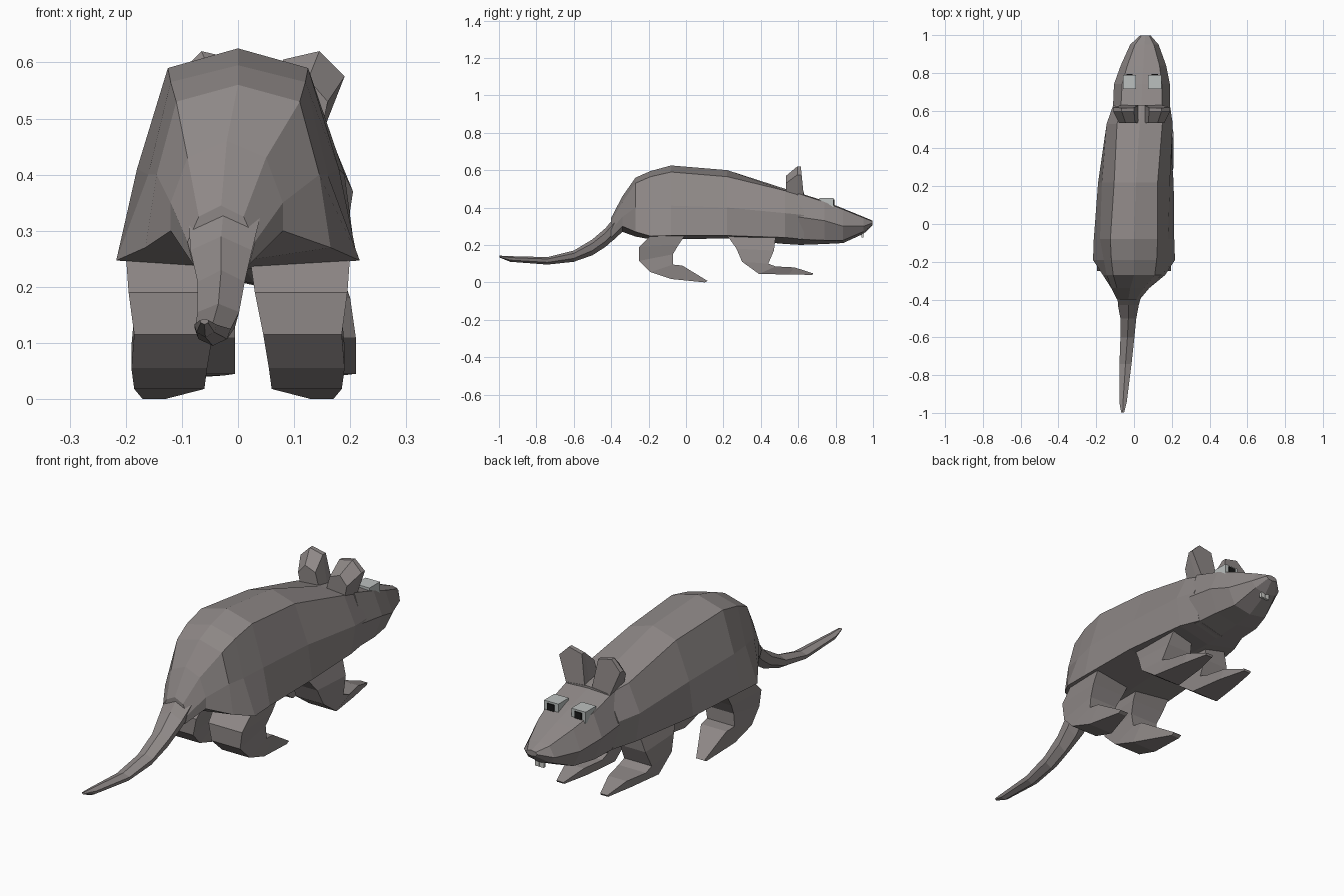
import bpy, bmesh


def material(name, rgb):
    m = bpy.data.materials.new(name)
    m.diffuse_color = (*rgb, 1)
    return m


FUR = material("fur", (0.27, 0.245, 0.24))
EYE = material("eye", (0.5, 0.53, 0.52))
BLACK = material("pupil", (0.01, 0.01, 0.01))
TOOTH = material("tooth", (0.6, 0.6, 0.57))


def loft(name, rings, mat=FUR):
    """Skin a list of equal-length point rings and cap both ends."""
    bm = bmesh.new()
    vs = [[bm.verts.new(p) for p in r] for r in rings]
    n = len(vs[0])
    for a, b in zip(vs, vs[1:]):
        for i in range(n):
            j = (i + 1) % n
            bm.faces.new((a[i], a[j], b[j], b[i]))
    bm.faces.new(vs[0][::-1])
    bm.faces.new(vs[-1])
    bmesh.ops.recalc_face_normals(bm, faces=bm.faces)
    me = bpy.data.meshes.new(name)
    bm.to_mesh(me)
    bm.free()
    ob = bpy.data.objects.new(name, me)
    bpy.context.collection.objects.link(ob)
    me.materials.append(mat)
    return ob


def box(name, x0, x1, y0, y1, z0, z1, mat):
    loft(name, [[(x0, y, z0), (x1, y, z0), (x1, y, z1), (x0, y, z1)]
                for y in (y0, y1)], mat)


def torso_ring(y, cx, top, sw, sz, mw, mz, lw, lz, bottom):
    """Eight points: spine, shoulder, flank, low flank, belly and their mirrors."""
    half = [(sw, sz), (mw, mz), (lw, lz)]
    return ([(cx, y, top)] + [(cx + w, y, z) for w, z in half] +
            [(cx, y, bottom)] + [(cx - w, y, z) for w, z in half[::-1]])


# Body, from tail root to neck
body = [
    (-.40, -.03, .345, .04, .325, .06, .28, .05, .24, .215),
    (-.34, -.02, .46, .07, .43, .10, .35, .10, .30, .27),
    (-.27, 0, .56, .11, .53, .145, .40, .165, .27, .245),
    (-.19, 0, .595, .12, .565, .16, .40, .217, .247, .23),
    (-.08, 0, .625, .125, .59, .18, .41, .213, .25, .23),
    (.22, .01, .60, .115, .565, .18, .40, .20, .25, .235),
    (.53, .03, .50, .12, .49, .175, .37, .155, .24, .205),
    (.63, .04, .48, .10, .47, .15, .36, .12, .23, .20),
]
loft("body", [torso_ring(*r) for r in body])

# Head, tapering to the snout
head = [
    (.60, .04, .48, .11, .475, .152, .35, .12, .23, .20),
    (.74, .042, .435, .105, .43, .148, .33, .11, .225, .205),
    (.84, .05, .395, .085, .39, .12, .30, .085, .225, .21),
    (.95, .055, .35, .05, .345, .075, .30, .055, .272, .26),
    (.998, .06, .33, .02, .326, .028, .318, .02, .308, .305),
]
loft("head", [torso_ring(*r) for r in head])

# Tail: hexagonal rings (y, x, top, bottom, half width)
tail = [
    (-.34, -.02, .40, .27, .07), (-.43, -.03, .29, .19, .055),
    (-.50, -.03, .23, .145, .042), (-.60, -.035, .17, .11, .037),
    (-.74, -.045, .135, .095, .032), (-.94, -.058, .14, .11, .02),
    (-.998, -.06, .143, .133, .008)]
rings = []
for y, x, t, b, w in tail:
    hi, lo = t - (t - b) * .25, b + (t - b) * .3
    rings.append([(x, y, t), (x + w, y, hi), (x + w * .8, y, lo),
                  (x, y, b), (x - w * .8, y, lo), (x - w, y, hi)])
loft("tail", rings)

# Legs: (back y, back z, front y, front z, inner x, outer x)
hind = [
    (-.18, .26, .0, .26, .02, .20), (-.25, .19, -.04, .20, .03, .195),
    (-.25, .115, -.07, .15, .045, .185), (-.19, .055, -.07, .095, .055, .19),
    (-.08, .018, -.02, .09, .06, .185), (.10, 0, .115, .008, .13, .17)]
fore = [
    (.22, .25, .48, .25, .04, .14), (.27, .18, .47, .17, .04, .165),
    (.30, .11, .44, .10, .04, .175), (.39, .045, .48, .085, .04, .175),
    (.55, .042, .58, .08, .06, .15), (.675, .04, .68, .048, .09, .125)]
for part, rows, cx in (("hind_leg", hind, 0), ("front_leg", fore, .035)):
    for side, s in (("right", 1), ("left", -1)):
        loft(part + "_" + side, [
            [(cx + s * xi, by, bz), (cx + s * xo, by, bz),
             (cx + s * xo, fy, fz), (cx + s * xi, fy, fz)]
            for by, bz, fy, fz, xi, xo in rows])

CX = .04
for side, s in (("right", 1), ("left", -1)):
    # Ear: pentagon wedge, low at the back and tall at the front
    front = [(.015, .46), (.04, .605), (.105, .62), (.15, .575), (.105, .46)]
    back = [(.01, .46), (.035, .55), (.085, .57), (.12, .53), (.105, .46)]
    loft("ear_" + side, [[(CX + s * x, y, z) for x, z in pts]
                         for y, pts in ((.535, back), (.595, front))]
         + [[(CX + s * x, .63 - (z - .46) * .1, z) for x, z in front]])
    # Eye block with pupil
    ex = CX + .003 + s * .067
    box("eye_" + side, ex - .035, ex + .035, .715, .788, .40, .45, EYE)
    box("pupil_" + side, ex - .017, ex + .017, .78, .793, .413, .442, BLACK)
    # Front tooth
    tx = .055 + s * .012
    box("tooth_" + side, tx - .01, tx + .01, .938, .95, .24, .29, TOOTH)
